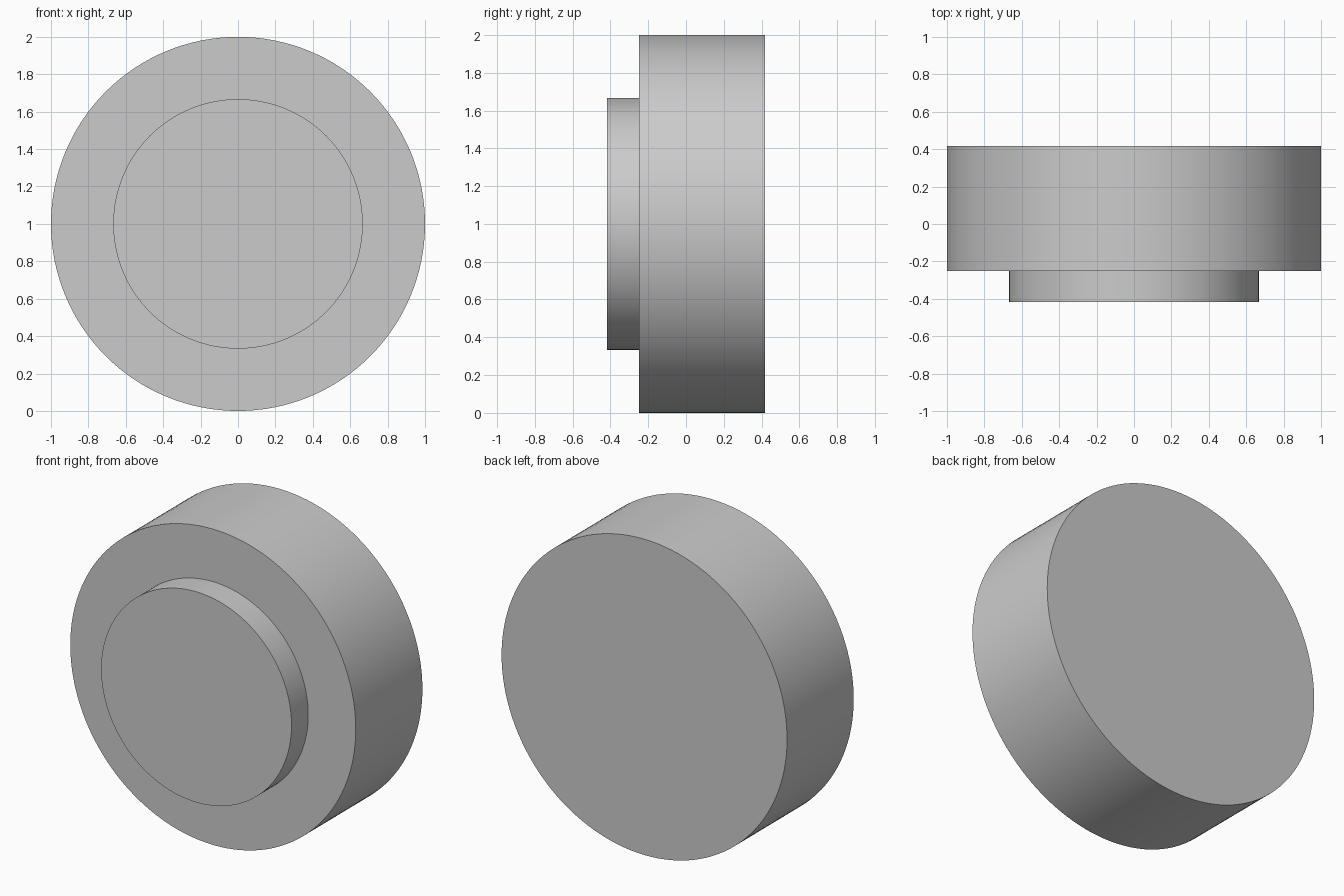
import bpy, bmesh, math

if "Cube" in bpy.data.objects:
    bpy.data.objects.remove(bpy.data.objects["Cube"])

SEGMENTS = 128
CENTRE_Z = 1.0
# Half-profile as (radius, y): raised front face, step, wide body
PROFILE = [(0.667, -0.417), (0.667, -0.25), (1.0, -0.25), (1.0, 0.417)]


def ring(bm, radius, y):
    """Circle of vertices around the y axis."""
    angles = [2 * math.pi * i / SEGMENTS for i in range(SEGMENTS)]
    return [bm.verts.new((radius * math.cos(a), y, CENTRE_Z + radius * math.sin(a)))
            for a in angles]


# Stepped disc: lathe the profile, then cap front and back
bm = bmesh.new()
rings = [ring(bm, r, y) for r, y in PROFILE]
for a, b in zip(rings, rings[1:]):
    for i in range(SEGMENTS):
        j = (i + 1) % SEGMENTS
        bm.faces.new((a[i], a[j], b[j], b[i]))
bm.faces.new(rings[0])
bm.faces.new(rings[-1])
bmesh.ops.recalc_face_normals(bm, faces=bm.faces)

mesh = bpy.data.meshes.new("stepped_disc")
bm.to_mesh(mesh)
bm.free()
disc = bpy.data.objects.new("stepped_disc", mesh)
bpy.context.collection.objects.link(disc)

# Smooth rims with crisp edges
bpy.context.view_layer.objects.active = disc
disc.select_set(True)
bpy.ops.object.shade_smooth_by_angle(angle=math.radians(30))
